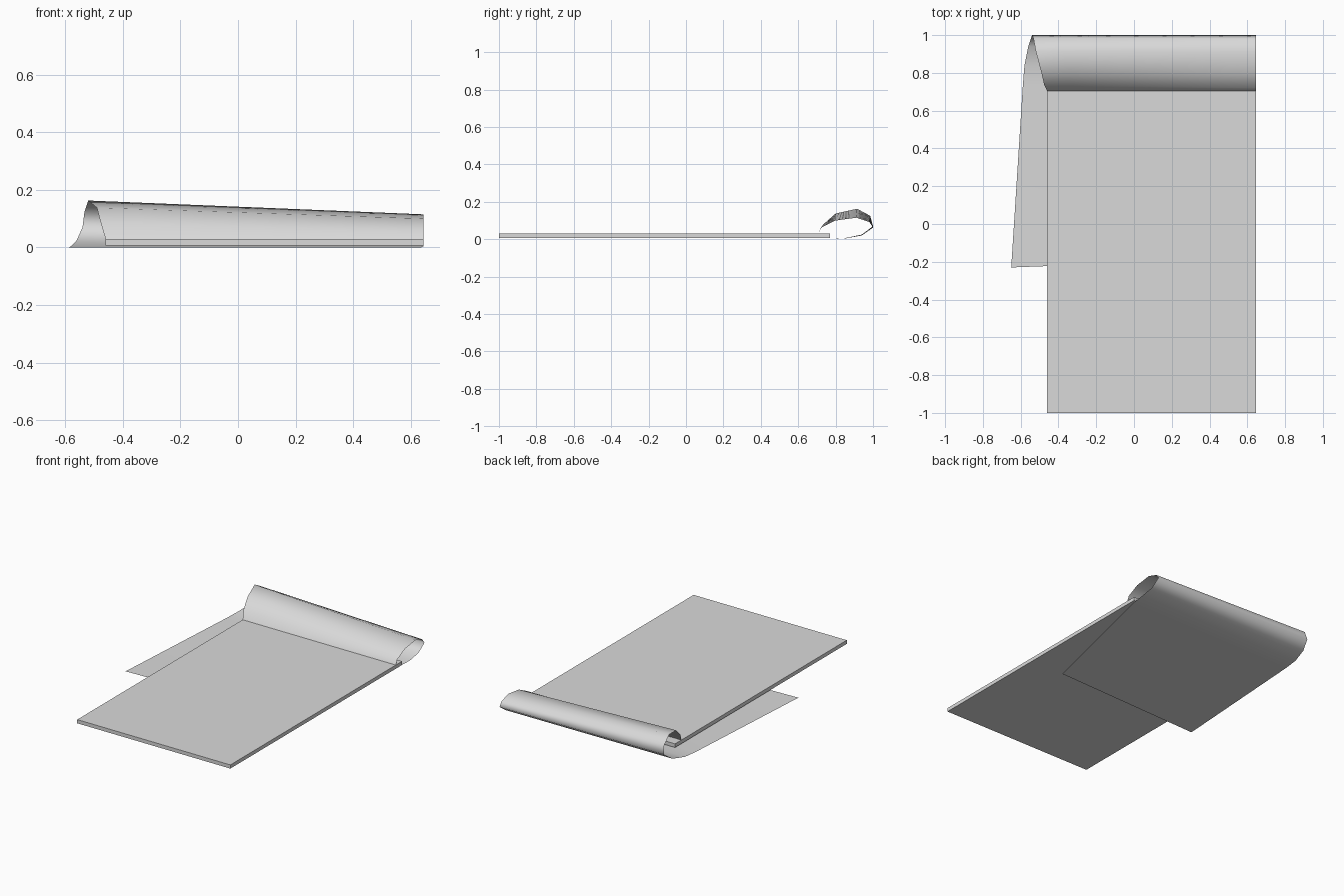
import bpy
import bmesh
from mathutils import Vector

cube = bpy.data.objects.get("Cube")
if cube:
    bpy.data.objects.remove(cube, do_unlink=True)

paper = bpy.data.materials.new("paper_grey")
paper.use_nodes = True
colour = (0.7, 0.7, 0.7, 1)
paper.diffuse_color = colour
paper.node_tree.nodes["Principled BSDF"].inputs["Base Color"].default_value = colour


def finish(bm, name):
    mesh = bpy.data.meshes.new(name)
    bm.to_mesh(mesh)
    bm.free()
    mesh.materials.append(paper)
    obj = bpy.data.objects.new(name, mesh)
    bpy.context.collection.objects.link(obj)
    return obj


# Stack of sheets: a thin block
low, high = Vector((-0.46, -1, 0.006)), Vector((0.645, 0.77, 0.03))
bm = bmesh.new()
bmesh.ops.create_cube(bm, size=1)
bmesh.ops.scale(bm, vec=high - low, verts=bm.verts)
bmesh.ops.translate(bm, vec=(low + high) / 2, verts=bm.verts)
finish(bm, "pad")

# Turned page: a strip lofted between its two side edges,
# rolling over the top of the pad and lying flat underneath
right_edge = [(-0.46, 0.705, 0.03), (-0.475, 0.735, 0.08), (-0.49, 0.80, 0.138),
              (-0.52, 0.915, 0.163), (-0.533, 0.985, 0.125), (-0.54, 1.0, 0.07),
              (-0.56, 0.94, 0.025), (-0.58, 0.84, 0.004), (-0.588, 0.74, 0),
              (-0.65, -0.23, 0)]
left_edge = [(0.645, 0.705, 0.03), (0.645, 0.72, 0.06), (0.645, 0.80, 0.1),
             (0.645, 0.91, 0.115), (0.645, 0.98, 0.092), (0.645, 1.0, 0.062),
             (0.645, 0.94, 0.02), (0.645, 0.85, 0.004), (0.635, 0.75, 0),
             (0.41, -0.19, 0)]
COLUMNS = 8
bm = bmesh.new()
rows = []
for a, b in zip(right_edge, left_edge):
    a, b = Vector(a), Vector(b)
    rows.append([bm.verts.new(a.lerp(b, i / COLUMNS)) for i in range(COLUMNS + 1)])
for r, s in zip(rows, rows[1:]):
    for i in range(COLUMNS):
        bm.faces.new((r[i], r[i + 1], s[i + 1], s[i])).smooth = True
finish(bm, "turned_page")
